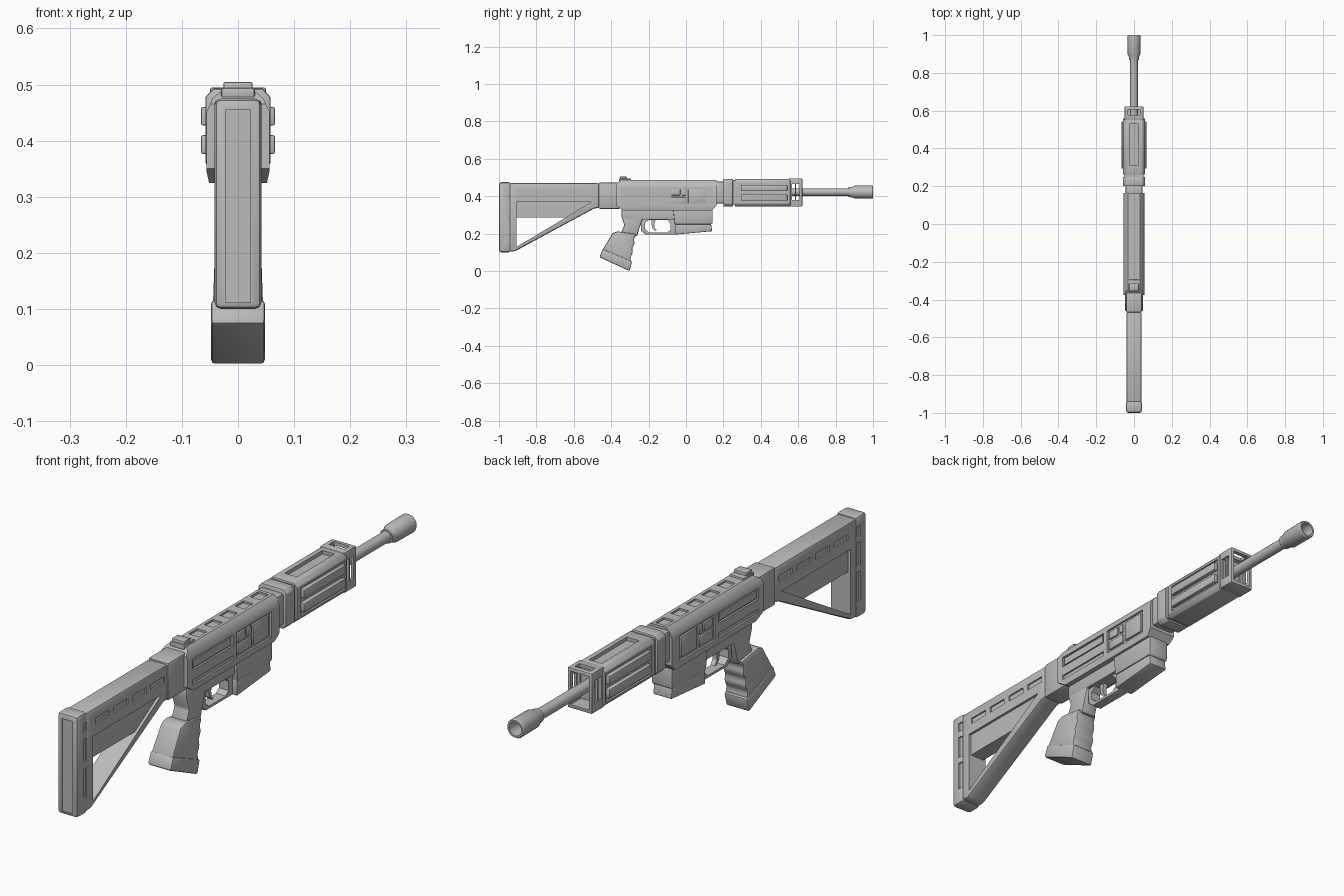
import bpy, bmesh, math
from mathutils import Vector

if "Cube" in bpy.data.objects:
    bpy.data.objects.remove(bpy.data.objects["Cube"])

GREY = (0.5, 0.5, 0.5, 1)
grey = bpy.data.materials.new("plain grey")
grey.use_nodes = True
grey.diffuse_color = GREY
grey.node_tree.nodes["Principled BSDF"].inputs["Base Color"].default_value = GREY


def bake(ob):
    """Replace the mesh with its modified result."""
    bpy.context.view_layer.update()
    dg = bpy.context.evaluated_depsgraph_get()
    mesh = bpy.data.meshes.new_from_object(ob.evaluated_get(dg), depsgraph=dg)
    ob.modifiers.clear()
    ob.data = mesh


def make(name, bm, bevel=0):
    bmesh.ops.recalc_face_normals(bm, faces=bm.faces)
    mesh = bpy.data.meshes.new(name)
    bm.to_mesh(mesh)
    bm.free()
    mesh.materials.append(grey)
    ob = bpy.data.objects.new(name, mesh)
    bpy.context.collection.objects.link(ob)
    if bevel:
        mod = ob.modifiers.new("bevel", "BEVEL")
        mod.width, mod.segments = bevel, 2
        mod.limit_method, mod.angle_limit = "ANGLE", math.radians(25)
        bake(ob)
    return ob


def extrude(name, near, far, bevel=0):
    """Solid between two matching outlines."""
    bm = bmesh.new()
    a, b = [[bm.verts.new(p) for p in ring] for ring in (near, far)]
    bm.faces.new(a)
    bm.faces.new(b[::-1])
    n = len(a)
    for i in range(n):
        bm.faces.new((a[i], a[(i + 1) % n], b[(i + 1) % n], b[i]))
    return make(name, bm, bevel)


def prism(name, pts, half, bevel=0):
    """Side outline (y, z) extruded across x; half may depend on z."""
    w = half if callable(half) else lambda z: half
    return extrude(name, [(-w(z), y, z) for y, z in pts],
                   [(w(z), y, z) for y, z in pts], bevel)


def section(name, right, y0, y1, bevel=0):
    """Mirrored (x, z) cross-section extruded along y."""
    ring = right + [(-x, z) for x, z in reversed(right)]
    return extrude(name, [(x, y0, z) for x, z in ring], [(x, y1, z) for x, z in ring], bevel)


def boxes(name, dims, bevel=0):
    """One mesh of boxes, each (x0, x1, y0, y1, z0, z1)."""
    bm = bmesh.new()
    for d in dims:
        lo, hi = Vector(d[0::2]), Vector(d[1::2])
        for v in bmesh.ops.create_cube(bm, size=1)["verts"]:
            v.co = (lo + hi) / 2 + v.co * (hi - lo)
    return make(name, bm, bevel)


def both(x0, x1, rects):
    """Boxes on both sides from (y0, y1, z0, z1) rectangles."""
    return [(*sorted((s * x0, s * x1)), *r) for r in rects for s in (-1, 1)]


def combine(ob, tool, op="DIFFERENCE"):
    mod = ob.modifiers.new("cut", "BOOLEAN")
    mod.operation, mod.solver, mod.object = op, "EXACT", tool
    bake(ob)
    bpy.data.objects.remove(tool)


def lathe(name, pts):
    """(radius, y) profile spun around the bore axis."""
    bm = bmesh.new()
    verts = [bm.verts.new((r, y, 0.422)) for r, y in pts]
    edges = [bm.edges.new(e) for e in zip(verts, verts[1:])]
    bmesh.ops.spin(bm, geom=verts + edges, cent=(0, 0, 0.422), axis=(0, 1, 0),
                   angle=math.tau, steps=28, use_duplicate=False)
    bmesh.ops.remove_doubles(bm, verts=bm.verts, dist=0.0002)
    return make(name, bm)


# Stock: triangular frame with recessed panel, opening and slots
stock = prism("stock", [(-0.945, 0.47), (-0.465, 0.47), (-0.465, 0.337), (-0.49, 0.335),
                        (-0.915, 0.105), (-0.945, 0.105)], 0.04, 0.01)
panel = [(-0.905, 0.37), (-0.505, 0.37), (-0.905, 0.13)]
for s in (-1, 1):
    combine(stock, extrude("panel_cut", [(s * 0.03, y, z) for y, z in panel],
                           [(s * 0.06, y, z) for y, z in panel]))
combine(stock, prism("opening_cut", [(-0.905, 0.285), (-0.645, 0.285), (-0.905, 0.13)], 0.1))
combine(stock, boxes("slot_cut", both(0.034, 0.06, [
    (-0.89 + 0.108 * i, -0.81 + 0.108 * i, 0.41, 0.432) for i in range(4)])))

butt = boxes("butt_plate", [(-0.042, 0.042, -1, -0.937, 0.1, 0.475)], 0.012)
combine(butt, boxes("butt_cut", both(0.036, 0.06, [
    (-0.962, -0.943, 0.405, 0.44), (-0.962, -0.943, 0.295, 0.38),
    (-0.962, -0.943, 0.16, 0.27)]) + [(-0.022, 0.022, -1.02, -0.996, 0.112, 0.455)]))

boxes("stock_neck", [(-0.042, 0.042, -0.468, -0.35, 0.333, 0.473)], 0.008)

# Receiver: side outline trimmed by a chamfered cross-section
receiver = prism("receiver", [(-0.375, 0.465), (-0.345, 0.487), (0.163, 0.487), (0.163, 0.35),
                              (0.14, 0.325), (-0.335, 0.325), (-0.375, 0.35)], 0.1)
combine(receiver, section("receiver_trim", [(0.046, 0.3), (0.056, 0.345), (0.056, 0.452),
                                            (0.045, 0.476), (0.032, 0.487), (0.032, 0.52)],
                          -0.5, 0.3), "INTERSECT")
combine(receiver, boxes("receiver_cut", both(0.049, 0.08, [
    (-0.345, -0.11, 0.405, 0.445), (-0.345, -0.11, 0.35, 0.368),
    (-0.09, 0.115, 0.35, 0.446)]) + [
    (-0.02, 0.02, y, y + 0.05, 0.48, 0.52) for y in (-0.26, -0.17, -0.08, 0.01, 0.1)]))
boxes("side_slat", both(0.045, 0.054, [(-0.338, -0.117, 0.411, 0.439)]))
boxes("port_plates", both(0.045, 0.056, [
    (-0.08, 0.0, 0.36, 0.395), (-0.08, -0.03, 0.405, 0.437),
    (-0.02, 0.0, 0.405, 0.437), (0.012, 0.105, 0.36, 0.437)]), 0.003)
boxes("receiver_collar", [(-0.046, 0.046, 0.15, 0.21, 0.362, 0.478)], 0.008)

# Rear sight
boxes("rear_sight_base", [(-0.03, 0.03, -0.358, -0.295, 0.475, 0.494)], 0.004)
boxes("rear_sight", [(-0.026, 0.026, -0.352, -0.315, 0.485, 0.505)], 0.004)

# Lower receiver, magazine well and magazine
boxes("lower_receiver", [(-0.032, 0.032, -0.34, 0.135, 0.275, 0.335)], 0.005)
prism("magazine_well", [(-0.07, 0.335), (0.142, 0.335), (0.142, 0.255), (0.135, 0.25),
                        (-0.06, 0.25)], 0.042, 0.005)
prism("magazine", [(-0.06, 0.26), (0.133, 0.26), (0.14, 0.213), (-0.06, 0.195)], 0.038, 0.004)

# Trigger and guard
guard = prism("trigger_guard", [(-0.245, 0.29), (-0.05, 0.29), (-0.05, 0.195), (-0.215, 0.195),
                                (-0.24, 0.215)], 0.02, 0.004)
combine(guard, prism("guard_cut", [(-0.2, 0.272), (-0.1, 0.272), (-0.084, 0.255), (-0.084, 0.22),
                                   (-0.1, 0.206), (-0.198, 0.206), (-0.22, 0.225),
                                   (-0.22, 0.255)], 0.1))
prism("trigger", [(-0.185, 0.28), (-0.16, 0.28), (-0.17, 0.25), (-0.168, 0.232), (-0.156, 0.217),
                  (-0.165, 0.215), (-0.18, 0.23), (-0.184, 0.25)], 0.009)

# Grip: neck, finger-grooved handle, flared foot
prism("grip_neck", [(-0.345, 0.33), (-0.345, 0.29), (-0.33, 0.245), (-0.352, 0.195), (-0.262, 0.185),
                    (-0.246, 0.24), (-0.23, 0.285), (-0.23, 0.33)], 0.032, 0.006)
front = []
for i in range(13):
    t = i / 12
    front.append((-0.266 - 0.028 * t - 0.008 * math.sin(t * 3 * math.pi) ** 2, 0.197 - 0.147 * t))
prism("grip", [(-0.365, 0.212), *front, (-0.447, 0.112), (-0.393, 0.203)],
      lambda z: 0.041 + 0.035 * (0.21 - z), 0.009)
prism("grip_foot", [(-0.445, 0.118), (-0.463, 0.074), (-0.302, 0), (-0.288, 0.052)], 0.048, 0.007)

# Handguard with recessed flanks, raised slats and top slot
shape = [(0.044, 0.345), (0.058, 0.36), (0.058, 0.478), (0.044, 0.493)]
handguard = section("handguard", shape, 0.262, 0.558, 0.003)
combine(handguard, boxes("handguard_cut", both(0.051, 0.08, [(0.285, 0.55, 0.365, 0.47)])
                         + [(-0.025, 0.025, 0.31, 0.53, 0.48, 0.52)]))
boxes("handguard_slats", both(0.045, 0.066, [
    (0.293, 0.542, 0.376, 0.41), (0.293, 0.542, 0.427, 0.46)]), 0.004)
section("handguard_collar", shape, 0.2, 0.25, 0.004)
boxes("handguard_joint", [(-0.05, 0.05, 0.24, 0.27, 0.352, 0.486)])

# Open cage at the front of the handguard
cage = boxes("handguard_cage", [(-0.05, 0.05, 0.55, 0.622, 0.345, 0.495)], 0.004)
for cut in [(-0.038, 0.038, 0.56, 0.65, 0.358, 0.482),
            (-0.1, 0.1, 0.566, 0.606, 0.38, 0.465),
            (-0.032, 0.032, 0.578, 0.606, 0.44, 0.55)]:
    combine(cage, boxes("cage_cut", [cut]))
boxes("cage_bars", both(0.038, 0.048, [(0.582, 0.588, 0.37, 0.475)]))

# Barrel and hollow muzzle
lathe("barrel", [(0, 0.5), (0.02, 0.5), (0.02, 0.9), (0, 0.9)])
lathe("muzzle", [(0, 0.868), (0.026, 0.868), (0.028, 0.888), (0.034, 0.9), (0.035, 0.995),
                 (0.032, 1), (0.025, 1), (0.023, 0.94), (0, 0.94)])

# Soft shading with crisp edges
for ob in bpy.context.scene.objects:
    ob.select_set(ob.type == "MESH")
bpy.context.view_layer.objects.active = stock
bpy.ops.object.shade_smooth_by_angle(angle=math.radians(30))
